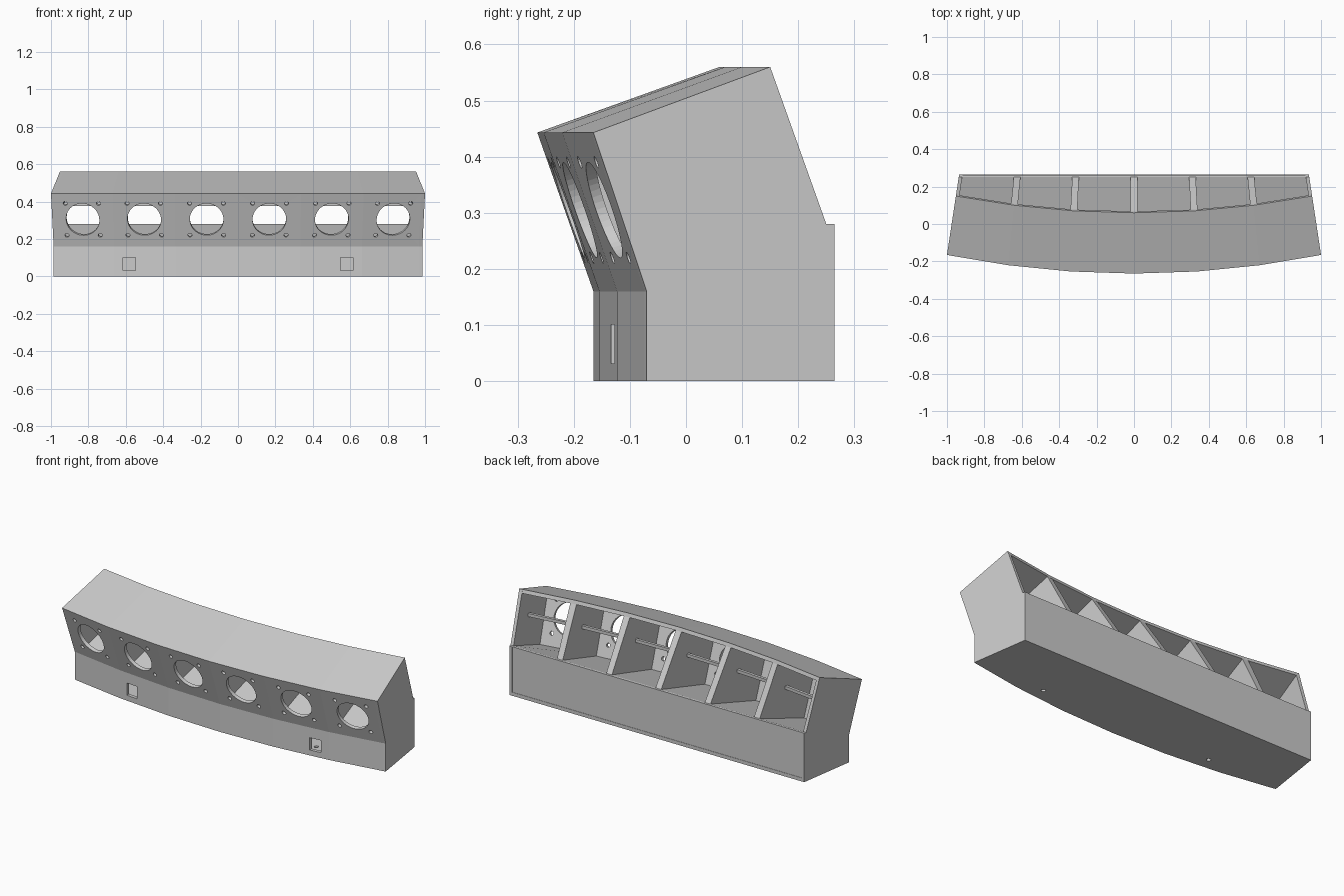
import bpy, bmesh, math
from mathutils import Matrix, Vector

if "Cube" in bpy.data.objects:
    bpy.data.objects.remove(bpy.data.objects["Cube"])

# Points are (y, bow, z): the bow pushes y back towards the ends, sides taper to the rear
def P(t, p):
    y = p[0] + p[1] * t * t
    return Vector((t * (0.935 + 0.151 * (0.265 - y)), y, p[2]))

def finish(name, bm):
    bmesh.ops.recalc_face_normals(bm, faces=bm.faces)
    me = bpy.data.meshes.new(name)
    bm.to_mesh(me)
    bm.free()
    ob = bpy.data.objects.new(name, me)
    bpy.context.collection.objects.link(ob)
    return ob

def loft(name, profile, ts):
    bm = bmesh.new()
    rings = [[bm.verts.new(P(t, p)) for p in profile] for t in ts]
    n = len(profile)
    for a, b in zip(rings, rings[1:]):
        for i in range(n):
            j = (i + 1) % n
            bm.faces.new((a[i], a[j], b[j], b[i]))
    bm.faces.new(rings[0])
    bm.faces.new(rings[-1])
    return finish(name, bm)

def cut(ob, bm, name):
    c = finish(name, bm)
    c.hide_render = True
    c.hide_viewport = True
    c.display_type = 'WIRE'
    m = ob.modifiers.new("holes", 'BOOLEAN')
    m.operation = 'DIFFERENCE'
    m.solver = 'EXACT'
    m.object = c

def cyl(bm, mat, r, depth, seg):
    bmesh.ops.create_cone(bm, cap_ends=True, segments=seg, radius1=r, radius2=r,
                          depth=depth, matrix=mat)

E = 0.98
TS = [-E, -2/3, -1/3, 0, 1/3, 2/3, E]
LOW, BROW = (-0.165, 0.095, 0.16), (-0.265, 0.1, 0.443)
LOW_IN, BROW_IN = (-0.145, 0.095, 0.16), (-0.24, 0.1, 0.431)
CREST, CREST_IN = (0.06, 0.09, 0.56), (0.067, 0.09, 0.54)

# Bowed panels of the leaning head and the base
front = loft("head_front", [LOW, BROW, BROW_IN, LOW_IN], TS)
loft("head_top", [BROW, CREST, CREST_IN, BROW_IN], TS)
loft("head_floor", [LOW_IN, (0.25, 0, 0.28), (0.25, 0, 0.26), (-0.145, 0.095, 0.14)], TS)
base = loft("base_front", [(-0.165, 0.095, 0.02), LOW, LOW_IN, (-0.145, 0.095, 0.02)], TS)
bottom = loft("bottom_panel", [(-0.165, 0.095, 0), (-0.165, 0.095, 0.02),
                               (0.265, 0, 0.02), (0.265, 0, 0)], TS)
loft("back_panel", [(0.25, 0, 0.02), (0.25, 0, 0.28), (0.263, 0, 0.28), (0.263, 0, 0.02)], [-E, E])
loft("cross_rail", [(0.0, 0.07, 0.377), (0.0, 0.07, 0.395),
                    (0.016, 0.07, 0.395), (0.016, 0.07, 0.377)], TS)

# End walls
outline = [(-0.165, 0.095, 0), LOW, BROW, CREST, (0.25, 0, 0.28), (0.265, 0, 0.28), (0.265, 0, 0)]
for side, s in (("left", -1), ("right", 1)):
    loft(side + "_end_wall", outline, [s * E, s])

# Dividers between the six bays
for i in range(-2, 3):
    loft("divider", [LOW_IN, BROW_IN, CREST_IN, (0.25, 0, 0.28)], [i / 3 - 0.019, i / 3 + 0.019])

# Round openings with four screw holes each
bm = bmesh.new()
for i in range(6):
    t0, t1 = -1 + i / 3, -1 + (i + 1) / 3
    a, b, c, d = P(t0, LOW), P(t1, LOW), P(t0, BROW), P(t1, BROW)
    u = (b - a).normalized()
    v = ((c + d) - (a + b)).normalized()
    n = u.cross(v).normalized()
    v = n.cross(u)
    mid = (a + b) / 2 + ((c + d) - (a + b)) / 2 * 0.512
    rot = Matrix((u, v, n)).transposed().to_4x4()
    cyl(bm, Matrix.Translation(mid) @ rot, 0.09, 0.12, 48)
    for su in (-1, 1):
        for sv in (-1, 1):
            cyl(bm, Matrix.Translation(mid + u * su * 0.09 + v * sv * 0.09) @ rot, 0.011, 0.12, 16)
cut(front, bm, "front_hole_cutter")

# Square sockets in the base front
bm = bmesh.new()
for s in (-1, 1):
    bmesh.ops.create_cube(bm, size=1, matrix=Matrix.Translation((s * 0.582, -0.13, 0.066))
                          @ Matrix.Diagonal((0.068, 0.14, 0.07, 1)))
cut(base, bm, "socket_cutter")

# Small holes in the underside
bm = bmesh.new()
for s in (-1, 1):
    cyl(bm, Matrix.Translation((s * 0.54, -0.062, 0.01)), 0.012, 0.1, 16)
cut(bottom, bm, "underside_hole_cutter")
